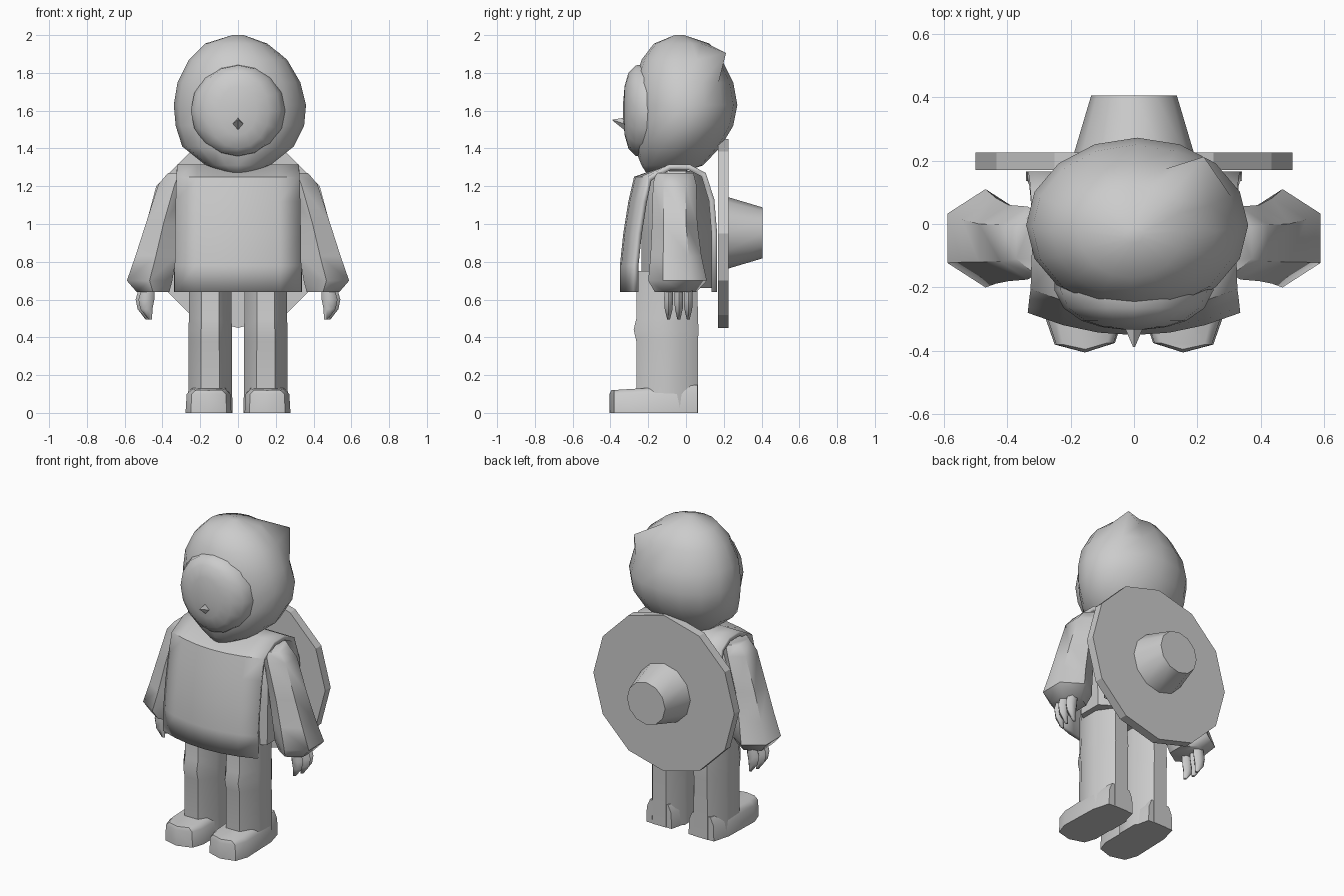
import bpy, bmesh, math
from mathutils import Vector

if "Cube" in bpy.data.objects:
    bpy.data.objects.remove(bpy.data.objects["Cube"])


def finish(name, bm, angle, mirror=False):
    bmesh.ops.recalc_face_normals(bm, faces=bm.faces)
    me = bpy.data.meshes.new(name)
    bm.to_mesh(me)
    bm.free()
    ob = bpy.data.objects.new(name, me)
    bpy.context.collection.objects.link(ob)
    me.shade_smooth()
    me.set_sharp_from_angle(angle=math.radians(angle))
    if mirror:
        ob.modifiers.new("mirror", 'MIRROR').use_mirror_merge = False
    return ob


def loft(name, rings, angle=50, mirror=False, tweak=None):
    """Skin a list of equal-length rings and cap both ends."""
    bm = bmesh.new()
    vs = [[bm.verts.new(p) for p in r] for r in rings]
    n = len(vs[0])
    for a, b in zip(vs, vs[1:]):
        for i in range(n):
            j = (i + 1) % n
            bm.faces.new((a[i], a[j], b[j], b[i]))
    bm.faces.new(vs[0])
    bm.faces.new(vs[-1])
    if tweak:
        tweak(bm)
    return finish(name, bm, angle, mirror)


def ring(z, cx, rx, cy, ry, n, phase=0.0):
    """Horizontal elliptical ring."""
    return [Vector((cx + rx * math.cos(phase + math.tau * i / n),
                    cy + ry * math.sin(phase + math.tau * i / n), z)) for i in range(n)]


def yring(y, cx, cz, rx, rz, n, phase=0.0):
    """Ring facing the front/back axis."""
    return [Vector((p.x, y, p.y)) for p in ring(0, cx, rx, cz, rz, n, phase)]


# Hood, with one vertex pulled out into the floppy tip
hood_profile = [(1.27, 0, .07, -.21, -.03), (1.31, 0, .17, -.235, .09),
                (1.41, 0, .295, -.275, .185), (1.52, .01, .34, -.275, .25),
                (1.63, .01, .35, -.28, .272), (1.75, .005, .325, -.275, .25),
                (1.87, 0, .26, -.235, .19), (1.955, -.01, .165, -.17, .125),
                (2.0, 0, .03, -.06, -.01)]


def pull_tip(bm):
    target = Vector((.22, .2, 1.89))
    bm.verts.ensure_lookup_table()
    min(bm.verts, key=lambda v: (v.co - target).length).co = (.22, .212, 1.905)


loft("hood", [ring(z, cx, rx, (a + b) / 2, (b - a) / 2, 16)
              for z, cx, rx, a, b in hood_profile], 60, tweak=pull_tip)

# Face dome set into the hood, and small pointed nose
loft("face", [yring(y, 0, 1.6, rx, rz, 16) for y, rx, rz in
              [(-.12, .25, .24), (-.21, .25, .245), (-.265, .222, .24),
               (-.305, .165, .2), (-.325, .10, .13), (-.333, .03, .04)]], 60)
loft("nose", [yring(-.31, 0, 1.525, .036, .04, 4), yring(-.388, 0, 1.55, .003, .003, 4)], 20)

# Tabard: cloth strip running from front hem, over the shoulders, to back hem
path = [(-.28, .64, .335), (-.28, .78, .335), (-.262, .95, .333), (-.235, 1.12, .33),
        (-.205, 1.25, .326), (-.09, 1.315, .322), (.02, 1.315, .322),
        (.105, 1.27, .326), (.15, 1.13, .33), (.165, .95, .335), (.165, .64, .34)]
bm = bmesh.new()
cols = 6
grid = []
for y, z, w in path:
    bulge = -.07 if y < -.2 else 0
    row = []
    for i in range(cols + 1):
        t = 2 * i / cols - 1
        row.append(bm.verts.new((w * t, y + bulge * (1 - t * t), z)))
    grid.append(row)
for a, b in zip(grid, grid[1:]):
    for i in range(cols):
        bm.faces.new((a[i], a[i + 1], b[i + 1], b[i]))
tabard = finish("tabard", bm, 50)
sol = tabard.modifiers.new("thickness", 'SOLIDIFY')
sol.thickness = .03
# keep the cloth inside the outer profile whichever way the normals ended up
mid = tabard.data.polygons[0]
sol.offset = -1 if mid.normal.y < 0 else 1

# Torso under the tabard
q = math.pi / 8
loft("torso", [ring(z, 0, rx, -.05, ry, 8, q) for z, rx, ry in
               [(.66, .32, .2), (.95, .325, .2), (1.15, .325, .19), (1.28, .27, .13)]], 50)

# Sleeves: six-sided, flaring to the cuff
loft("sleeve", [ring(z, cx, rx, cy, ry, 6, math.pi / 6) for z, cx, rx, cy, ry in
                [(1.27, .31, .07, -.06, .10), (1.21, .335, .10, -.06, .115),
                 (1.0, .395, .108, -.06, .12), (.83, .435, .125, -.053, .135),
                 (.70, .468, .139, -.045, .155), (.64, .45, .10, -.055, .11)]], 55, True)

# Three hanging fingers per hand
for k, y in enumerate((-.092, -.038, .012)):
    off = (0, .015, 0)[k]
    loft("finger_%d" % (k + 1),
         [ring(z, cx + off, rx, y, ry, 6) for z, cx, rx, ry in
          [(.66, .475, .035, .026), (.60, .485, .042, .027),
           (.55, .485, .032, .024), (.495, .465, .01, .009)]], 60, True)

# Legs
loft("leg", [ring(z, .147, rx / .924, cy, ry / .924, 8, q) for z, rx, cy, ry in
             [(0, .117, -.1, .163), (.38, .115, -.1, .163),
              (.44, .115, -.105, .172), (.5, .113, -.1, .163), (.75, .112, -.1, .16)]], 50, True)

# Shoes with a chamfered top
sole = [(.035, -.2), (.035, -.3), (.06, -.375), (.155, -.405),
        (.25, -.38), (.278, -.3), (.27, -.05), (.24, .06), (.06, .06), (.035, -.05)]
upper = [Vector(((x - .15) * .95 + .15, y, .10)) for x, y in sole]
top = [Vector(((x - .15) * .72 + .15, max(y, -.395), .12 + .06 * (y + .4))) for x, y in sole]
loft("shoe", [[Vector((x, y, 0)) for x, y in sole], upper, top], 50, True)

# Round shield on the back with a tapered boss
loft("shield", [yring(y, 0, .95, .5, .5, 12) for y in (.17, .225)], 25)
loft("shield_boss", [yring(.22, 0, .953, .19, .19, 12),
                     yring(.405, 0, .953, .135, .135, 12)], 40)
